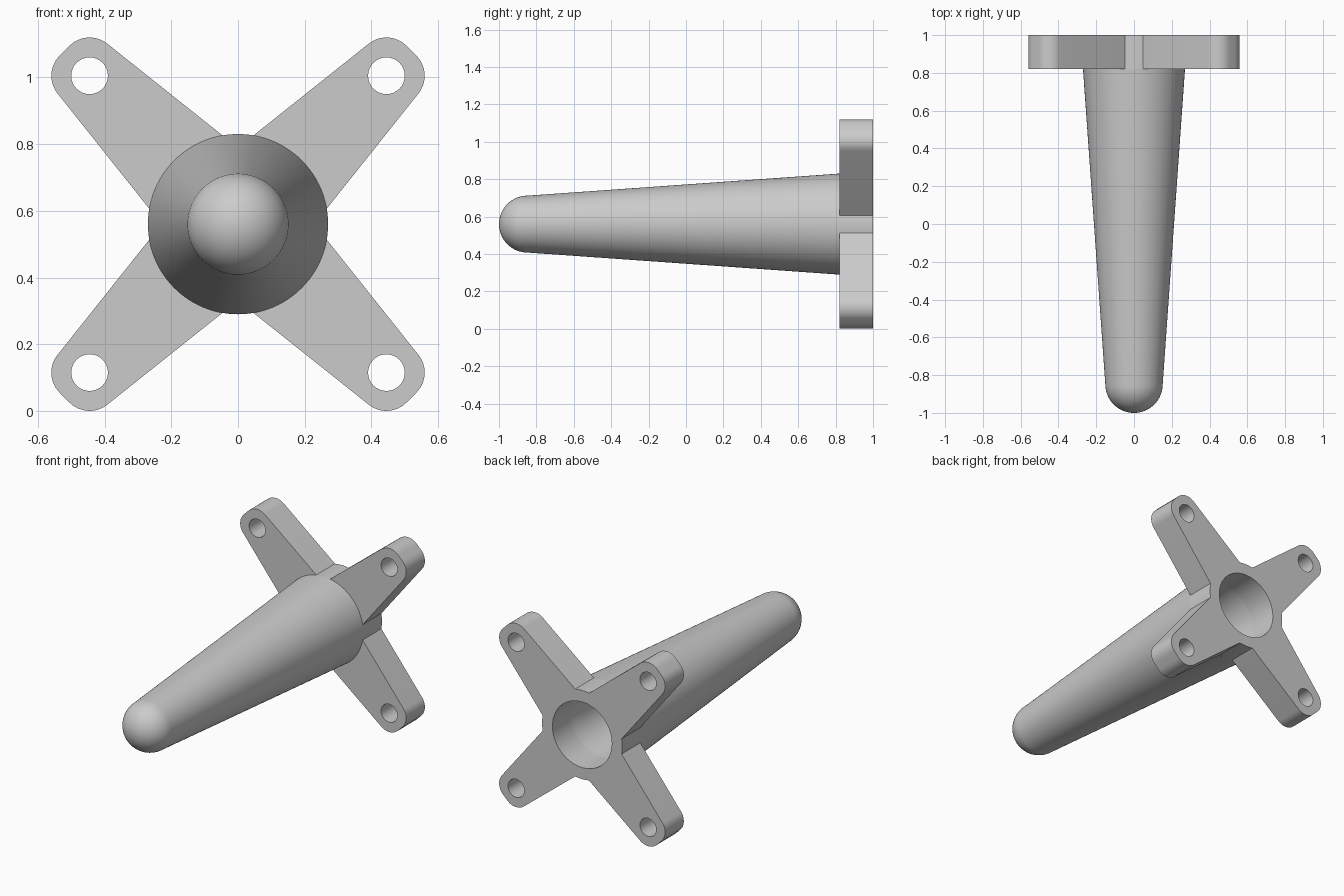
import bpy, bmesh
from math import sin, cos, pi, radians

if "Cube" in bpy.data.objects:
    bpy.data.objects.remove(bpy.data.objects["Cube"])

CZ = 0.56            # height of the spindle axis
PLATE_Y = 0.82       # front face of the four-armed plate
HUB_R, BORE_R = 0.27, 0.20


def arc(cx, cy, r, a0, a1, n):
    return [(cx + r * cos(a0 + (a1 - a0) * i / n),
             cy + r * sin(a0 + (a1 - a0) * i / n)) for i in range(n + 1)]


def rotated(pts, a):
    return [(x * cos(a) - y * sin(a), x * sin(a) + y * cos(a)) for x, y in pts]


def smooth(obj):
    bpy.ops.object.select_all(action='DESELECT')
    obj.select_set(True)
    bpy.context.view_layer.objects.active = obj
    bpy.ops.object.shade_smooth_by_angle(angle=radians(25))


# Mounting plate: hub with four tapered, rounded arms, bolt holes and a bore
hub_a, taper = radians(35.1), radians(7)
arm = (arc(0.65, -0.021, 0.085, -pi / 2 + taper, 0, 12)
       + arc(0.65, 0.021, 0.085, 0, pi / 2 - taper, 12)
       + arc(0, 0, HUB_R, hub_a, pi / 2 - hub_a, 6))
outline, loops = [], []
for k in range(4):
    a = pi / 4 + k * pi / 2
    outline += rotated([*arm], a)
    loops.append(rotated(arc(0.629, 0, 0.055, 0, 2 * pi, 32)[:-1], a))
loops += [outline, arc(0, 0, BORE_R, 0, 2 * pi, 96)[:-1]]

# last point of each hub arc is the start of the next arm's side
curve = bpy.data.curves.new("mounting_plate", 'CURVE')
curve.dimensions = '2D'
curve.fill_mode = 'BOTH'
curve.extrude = (1 - PLATE_Y) / 2
for pts in loops:
    sp = curve.splines.new('POLY')
    sp.points.add(len(pts) - 1)
    for p, (x, y) in zip(sp.points, pts):
        p.co = (x, y, 0, 1)
    sp.use_cyclic_u = True
plate = bpy.data.objects.new("mounting_plate", curve)
bpy.context.collection.objects.link(plate)
plate.location = (0, (1 + PLATE_Y) / 2, CZ)
plate.rotation_euler = (pi / 2, 0, 0)
bpy.context.view_layer.objects.active = plate
plate.select_set(True)
bpy.ops.object.convert(target='MESH')
plate = bpy.context.view_layer.objects.active
bm = bmesh.new()
bm.from_mesh(plate.data)
bmesh.ops.remove_doubles(bm, verts=bm.verts, dist=1e-5)
bmesh.ops.recalc_face_normals(bm, faces=bm.faces)
bm.to_mesh(plate.data)
bm.free()
smooth(plate)


# Spindle: tapered tube with a domed tip, outer skin and inner cavity
def lathe(bm, profile, inward, seg=96):
    rings = []
    for r, y in profile:
        n = 1 if r < 1e-6 else seg
        rings.append([bm.verts.new((r * cos(2 * pi * i / seg), y,
                                    CZ + r * sin(2 * pi * i / seg)))
                      for i in range(n)])
    for a, b in zip(rings, rings[1:]):
        for i in range(seg):
            j = (i + 1) % seg
            quad = [a[i], a[j], b[j % len(b)], b[i % len(b)]]
            quad = list(dict.fromkeys(quad))
            bm.faces.new(quad if inward else quad[::-1])


def skin(base_r, tip_r, centre_y):
    dome = [(tip_r * cos(pi / 2 * i / 16), centre_y - tip_r * sin(pi / 2 * i / 16))
            for i in range(16)]
    return [(base_r, PLATE_Y)] + dome + [(0, centre_y - tip_r)]


bm = bmesh.new()
lathe(bm, skin(HUB_R, 0.152, -0.848), False)
lathe(bm, skin(BORE_R, 0.082, -0.848), True)
mesh = bpy.data.meshes.new("spindle")
bm.to_mesh(mesh)
# make the outer skin face outward and the cavity face inward
for f in bm.faces:
    f.normal_update()
first = next(iter(bm.faces))
c = first.calc_center_median()
if first.normal.x * c.x + first.normal.z * (c.z - CZ) < 0:
    bmesh.ops.reverse_faces(bm, faces=bm.faces)
    bm.to_mesh(mesh)
bm.free()
spindle = bpy.data.objects.new("spindle", mesh)
bpy.context.collection.objects.link(spindle)
smooth(spindle)
